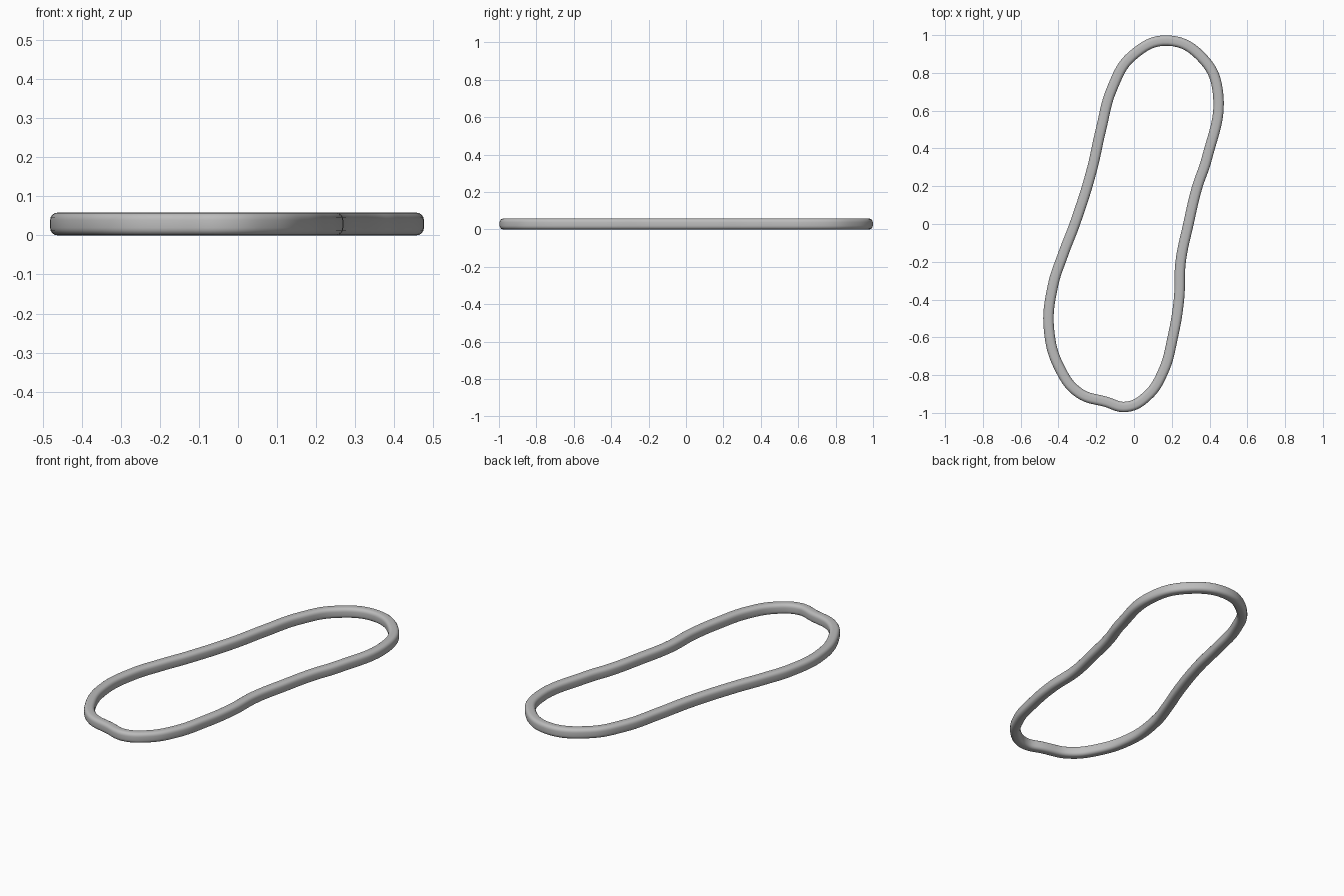
import bpy
from math import cos, sin, pi

cube = bpy.data.objects.get("Cube")
if cube:
    bpy.data.objects.remove(cube, do_unlink=True)

HEIGHT = 0.058
WIDTH = 0.055
RADIUS = 0.019

# Centreline of the band, clockwise from the back
path = [(0.18, 0.971), (0.37, 0.87), (0.445, 0.69), (0.385, 0.345), (0.333, 0.19),
        (0.288, 0), (0.247, -0.2), (0.238, -0.4), (0.205, -0.6), (0.155, -0.78),
        (0.07, -0.91), (-0.04, -0.968), (-0.15, -0.941), (-0.29, -0.895),
        (-0.39, -0.77), (-0.45, -0.56), (-0.43, -0.33), (-0.375, -0.16),
        (-0.31, 0.01), (-0.225, 0.28), (-0.175, 0.5), (-0.115, 0.72), (-0.01, 0.89)]


def make_curve(name):
    data = bpy.data.curves.new(name, 'CURVE')
    data.dimensions = '3D'
    obj = bpy.data.objects.new(name, data)
    bpy.context.collection.objects.link(obj)
    return obj


# Rounded square cross-section
section = make_curve("band_section")
outline = []
for corner, (sx, sy) in enumerate([(1, 1), (-1, 1), (-1, -1), (1, -1)]):
    for step in range(5):
        a = (corner + step / 4) * pi / 2
        outline.append((sx * (WIDTH / 2 - RADIUS) + RADIUS * cos(a),
                        sy * (HEIGHT / 2 - RADIUS) + RADIUS * sin(a)))
spline = section.data.splines.new('POLY')
spline.points.add(len(outline) - 1)
for point, (x, y) in zip(spline.points, outline):
    point.co = (x, y, 0, 1)
spline.use_cyclic_u = True
section.hide_render = True

# Closed band swept along the path
band = make_curve("elastic_band")
band.data.twist_mode = 'Z_UP'
band.data.bevel_mode = 'OBJECT'
band.data.bevel_object = section
spline = band.data.splines.new('BEZIER')
spline.bezier_points.add(len(path) - 1)
for point, (x, y) in zip(spline.bezier_points, path):
    point.co = (x, y, HEIGHT / 2)
    point.handle_left_type = point.handle_right_type = 'AUTO'
spline.use_cyclic_u = True
spline.resolution_u = 8

# Turn the sweep into a smooth mesh
bpy.ops.object.select_all(action='DESELECT')
band.select_set(True)
bpy.context.view_layer.objects.active = band
bpy.ops.object.convert(target='MESH')
band = bpy.context.view_layer.objects.active
bpy.data.objects.remove(section, do_unlink=True)
bpy.ops.object.mode_set(mode='EDIT')
bpy.ops.mesh.select_all(action='SELECT')
bpy.ops.mesh.normals_make_consistent(inside=False)
bpy.ops.object.mode_set(mode='OBJECT')
bpy.ops.object.shade_smooth_by_angle()

# Grey rubber
grey = bpy.data.materials.new("grey_rubber")
grey.use_nodes = True
colour = (0.5, 0.5, 0.5, 1)
grey.diffuse_color = colour
grey.node_tree.nodes["Principled BSDF"].inputs["Base Color"].default_value = colour
band.data.materials.clear()
band.data.materials.append(grey)
